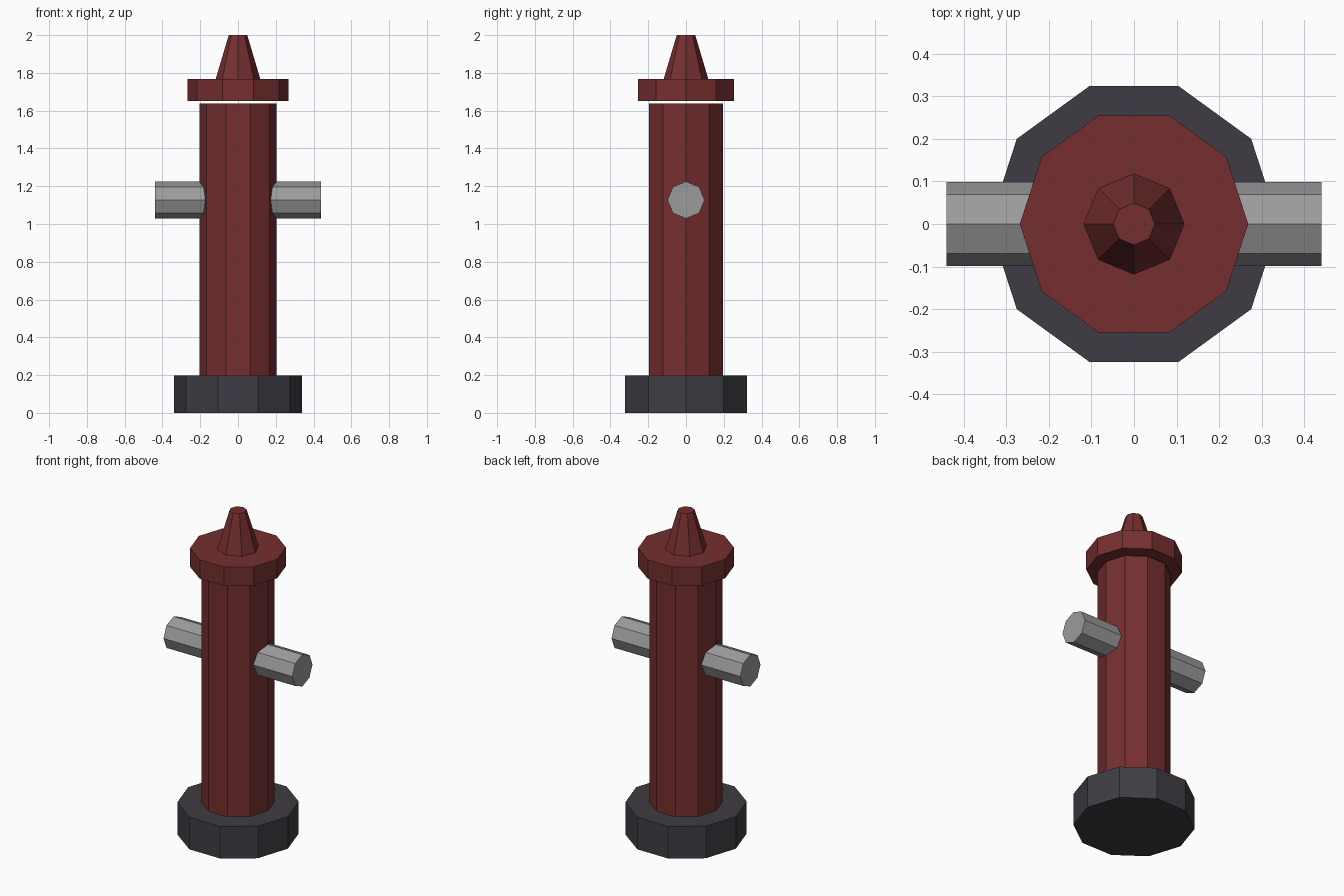
import bpy, math

if "Cube" in bpy.data.objects:
    bpy.data.objects.remove(bpy.data.objects["Cube"])


def material(name, rgb):
    m = bpy.data.materials.new(name)
    m.diffuse_color = (*rgb, 1)
    m.use_nodes = True
    m.node_tree.nodes["Principled BSDF"].inputs["Base Color"].default_value = m.diffuse_color
    return m


RED = material("dark red", (0.18, 0.028, 0.029))
BLACK = material("charcoal", (0.049, 0.046, 0.056))
GREY = material("grey metal", (0.33, 0.33, 0.33))


def prism(name, sides, r_low, r_high, low, high, mat, sideways=False):
    """Flat-sided prism or frustum with a corner on +x; sideways lays it along x."""
    bpy.ops.mesh.primitive_cone_add(vertices=sides, radius1=r_low, radius2=r_high,
                                    depth=high - low)
    ob = bpy.context.object
    ob.name = name
    me = ob.data
    # Rotate so that a corner points along +x
    first = min((v for v in me.vertices if v.co.z < 0),
                key=lambda v: abs(math.atan2(v.co.y, v.co.x)))
    a = -math.atan2(first.co.y, first.co.x)
    for v in me.vertices:
        x, y, z = v.co
        x, y = x * math.cos(a) - y * math.sin(a), x * math.sin(a) + y * math.cos(a)
        z += (low + high) / 2
        v.co = (z, y, -x) if sideways else (x, y, z)
    me.materials.append(mat)
    return ob


# Upright parts, from the ground up
prism("base", 10, 0.34, 0.34, 0.0, 0.198, BLACK)
prism("body", 10, 0.205, 0.205, 0.198, 1.638, RED)
prism("cap_flange", 10, 0.268, 0.268, 1.651, 1.768, RED)
prism("cap_cone", 8, 0.118, 0.049, 1.768, 2.0, RED)

# Side outlets, starting inside the body
for name, low, high in (("left_outlet", -0.44, -0.05), ("right_outlet", 0.05, 0.44)):
    outlet = prism(name, 8, 0.098, 0.098, low, high, GREY, sideways=True)
    outlet.location.z = 1.127
